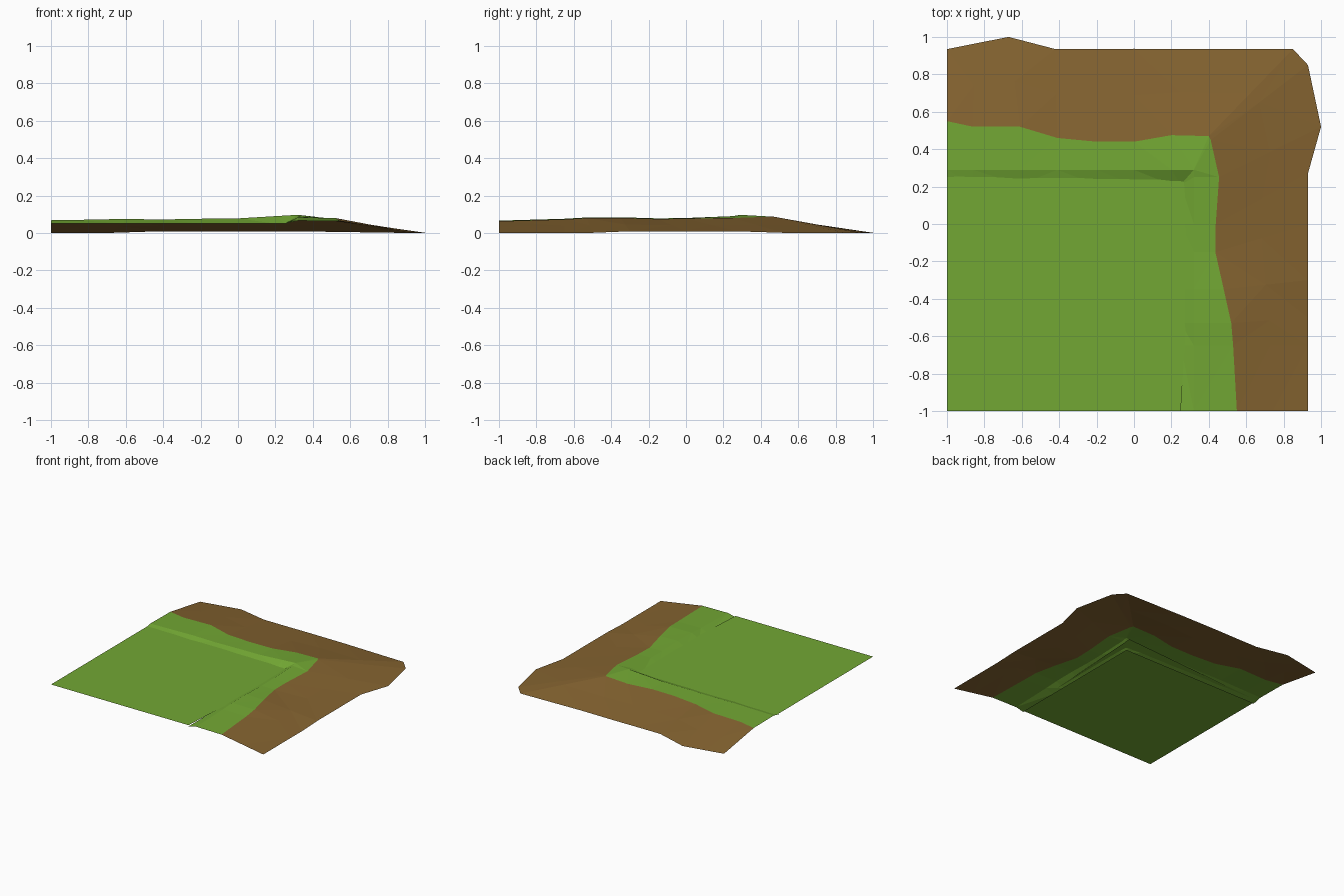
import bpy, bmesh
from mathutils import Vector

if "Cube" in bpy.data.objects:
    bpy.data.objects.remove(bpy.data.objects["Cube"])


def material(name, rgb):
    m = bpy.data.materials.new(name)
    m.diffuse_color = (*rgb, 1)
    m.use_nodes = True
    m.node_tree.nodes["Principled BSDF"].inputs["Base Color"].default_value = m.diffuse_color
    return m


GRASS = material("grass green", (0.17, 0.39, 0.034))
DIRT = material("dirt brown", (0.235, 0.127, 0.03))


def sheet(name, rows, mat):
    """Open surface lofted through rows of points, facing up."""
    bm = bmesh.new()
    grid = [[bm.verts.new(p) for p in row] for row in rows]
    for a, b in zip(grid, grid[1:]):
        for i in range(len(a) - 1):
            bm.faces.new((a[i], b[i], b[i + 1], a[i + 1]))
    bmesh.ops.remove_doubles(bm, verts=bm.verts, dist=0.0005)
    bmesh.ops.triangulate(bm, faces=bm.faces)
    bm.normal_update()
    bmesh.ops.reverse_faces(bm, faces=[f for f in bm.faces if f.normal.z < 0])
    me = bpy.data.meshes.new(name)
    bm.to_mesh(me)
    bm.free()
    me.materials.append(mat)
    ob = bpy.data.objects.new(name, me)
    bpy.context.collection.objects.link(ob)
    return ob


# Grass/dirt border, followed from the left end round the corner to the front
border = [(-1, .55), (-.86, .52), (-.61, .52), (-.41, .46), (-.2, .44), (0, .44),
          (.2, .475), (.4, .47), (.41, .45), (.455, .25), (.437, 0), (.435, -.15),
          (.48, -.35), (.52, -.53), (.53, -.65), (.55, -1)]
# Foot of the slope at the same stations
foot = [(-1, .935), (-.85, .965), (-.67, 1), (-.42, .935), (-.2, .935), (0, .937),
        (.3, .935), (.85, .935), (.93, .85), (1, .52), (.93, .27), (.93, 0),
        (.93, -.3), (.93, -.5), (.93, -.65), (.93, -1)]
# Height of the bank crest at each station
crest_z = [.068, .070, .075, .072, .076, .078, .090, .097, .097, .090, .080, .078,
           .084, .083, .076, .066]

inner, crest, edge, mid, outer = [], [], [], [], []
for (ex, ey), (fx, fy), z in zip(border, foot, crest_z):
    inner.append(Vector((min(ex, .25), min(ey, .21), .05)))
    crest.append(Vector((min(ex, .32), min(ey, .29), z)))
    e = Vector((ex, ey, z - (.01 if z > .085 else .003)))
    # The foot lifts slightly along the middle of each straight run
    f = Vector((fx, fy, .009 if max(fx, fy) < .95 and min(fx, fy) < .4 and
                min(fx, fy) > -.5 else .001))
    edge.append(e)
    outer.append(f)
    mid.append(e.lerp(f, .5))

# Flat grass field, tucked under the bank
sheet("grass_field", [[Vector((-1, -1, .06)), Vector((.25, -1, .06))],
                      [Vector((-1, .25, .06)), Vector((.33, .34, .06))]], GRASS)
# Raised grass bank and the dirt slope outside it
sheet("grass_bank", [inner, crest, edge], GRASS)
sheet("dirt_slope", [edge, mid, outer], DIRT)
